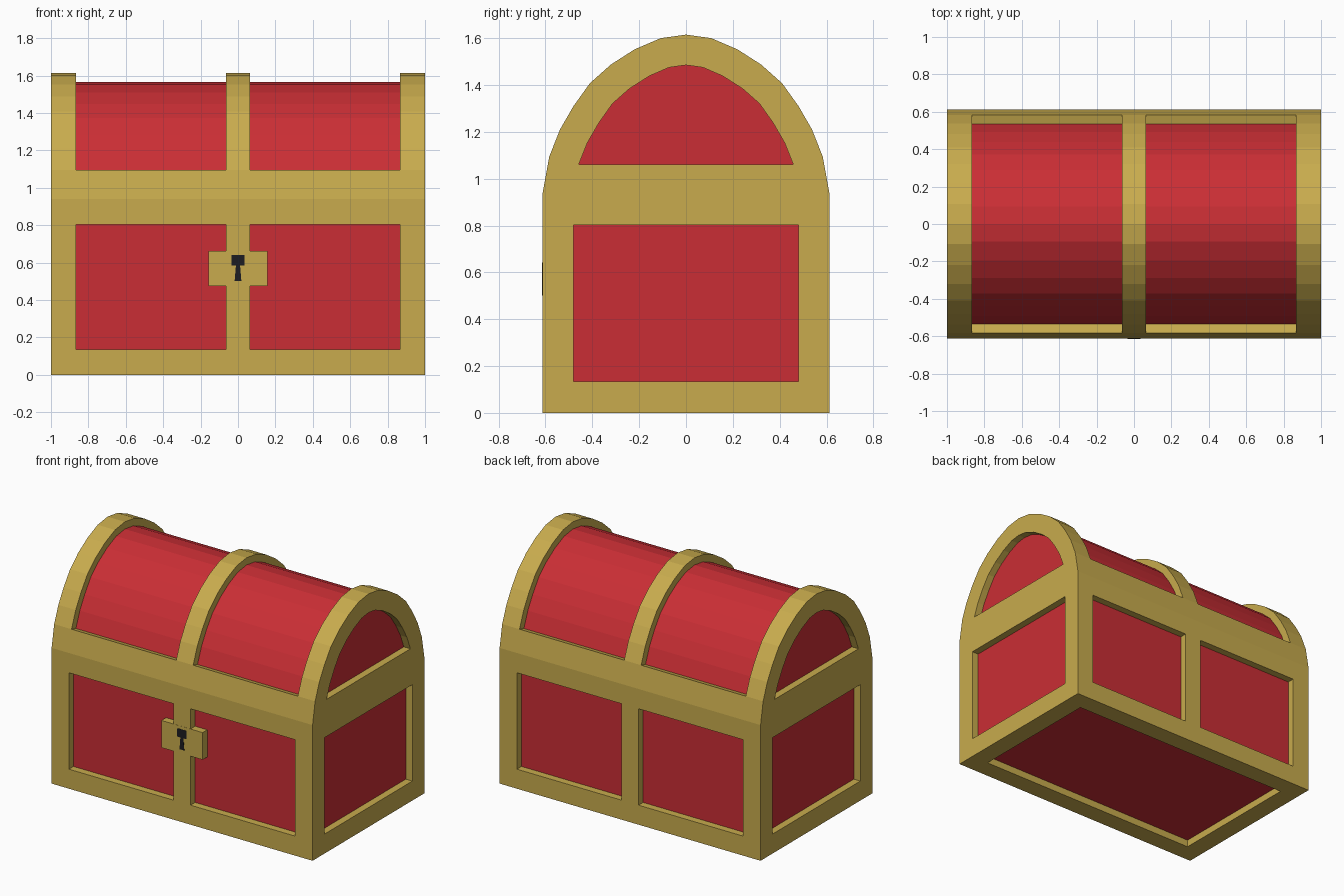
import bpy, bmesh
from mathutils import Vector

if "Cube" in bpy.data.objects:
    bpy.data.objects.remove(bpy.data.objects["Cube"])


def material(name, rgb):
    m = bpy.data.materials.new(name)
    m.diffuse_color = (*rgb, 1)
    m.use_nodes = True
    m.node_tree.nodes["Principled BSDF"].inputs["Base Color"].default_value = m.diffuse_color
    return m


GOLD = material("gold_trim", (0.58, 0.41, 0.075))
RED = material("red_panel", (0.59, 0.027, 0.035))
DARK = material("dark_keyhole", (0.012, 0.012, 0.015))
W, D, SEAM, DEPTH, TRIM = 1.0, 0.612, 0.94, 0.05, 0.13


def face(bm, pts, mat=0):
    f = bm.faces.new([bm.verts.new(p) for p in pts])
    f.material_index = mat


def panel_grid(bm, place, us, vs, holes=()):
    """Gold grid of cells; cells in holes become recessed red panels."""
    for i in range(len(us) - 1):
        for j in range(len(vs) - 1):
            c = [(us[i], vs[j]), (us[i + 1], vs[j]), (us[i + 1], vs[j + 1]), (us[i], vs[j + 1])]
            red = (i, j) in holes
            face(bm, [place(u, v, DEPTH if red else 0) for u, v in c], int(red))
            if red:
                around = [(i, j - 1), (i + 1, j), (i, j + 1), (i - 1, j)]
                for k, n in enumerate(around):
                    if n not in holes:
                        a, b = c[k], c[(k + 1) % 4]
                        face(bm, [place(*a, 0), place(*b, 0), place(*b, DEPTH), place(*a, DEPTH)])


def finish(bm, name, mats):
    bmesh.ops.remove_doubles(bm, verts=bm.verts[:], dist=0.0005)
    bmesh.ops.recalc_face_normals(bm, faces=bm.faces[:])
    me = bpy.data.meshes.new(name)
    bm.to_mesh(me)
    bm.free()
    for m in mats:
        me.materials.append(m)
    ob = bpy.data.objects.new(name, me)
    bpy.context.collection.objects.link(ob)
    return ob


XS = [-W, -0.867, -0.065, 0.065, 0.867, W]
YS = [-D, -0.48, 0.48, D]
ZS = [0, 0.135, 0.803, SEAM]

# Base: front and back with two panels, sides and underside with one
bm = bmesh.new()
for s in (-1, 1):
    panel_grid(bm, lambda u, v, d: Vector((u, s * (D - d), v)), XS, ZS, {(1, 1), (3, 1)})
    panel_grid(bm, lambda u, v, d: Vector((s * (W - d), u, v)), YS, ZS, {(1, 1)})
panel_grid(bm, lambda u, v, d: Vector((u, v, d)), XS, YS, {(1, 1), (2, 1), (3, 1)})
panel_grid(bm, lambda u, v, d: Vector((u, v, SEAM)), XS, YS)
finish(bm, "chest_base", [GOLD, RED])

# Lid arch profile, mirrored front to back
half = [(D, SEAM), (0.584, 1.094), (0.538, 1.21), (0.481, 1.309), (0.41, 1.408),
        (0.32, 1.488), (0.218, 1.553), (0.108, 1.6), (0, 1.615)]
arch = [Vector((-y, z)) for y, z in half] + [Vector(p) for p in half[-2::-1]]
N = len(arch) - 1


def inward(i, d):
    t = (arch[min(i + 1, N)] - arch[i - 1 if i else 0]).normalized()
    return arch[i] + Vector((t.y, -t.x)) * d


def on_roof(u, v, d):
    return Vector((u, *inward(v, d)))


# Lid: barrel roof with two recessed panels between three bands
bm = bmesh.new()
panel_grid(bm, on_roof, XS, list(range(N + 1)),
           {(i, j) for i in (1, 3) for j in range(1, N - 1)})
panel_grid(bm, lambda u, v, d: Vector((u, v, SEAM)), XS, [-D, D])

# Lid ends: arched trim around a recessed panel
inner = [inward(i, TRIM) for i in range(1, N)]
for s in (-1, 1):
    at = lambda p, d=0: Vector((s * (W - d), p.x, p.y))
    for i in range(1, N - 1):
        face(bm, [at(arch[i]), at(arch[i + 1]), at(inner[i]), at(inner[i - 1])])
    face(bm, [at(arch[0]), at(arch[1]), at(inner[0])])
    face(bm, [at(arch[N]), at(arch[N - 1]), at(inner[-1])])
    face(bm, [at(arch[0]), at(inner[0]), at(inner[-1]), at(arch[N])])
    for k in range(len(inner)):
        a, b = inner[k - 1], inner[k]
        face(bm, [at(a), at(b), at(b, DEPTH), at(a, DEPTH)])
    face(bm, [at(p, DEPTH) for p in inner], 1)
finish(bm, "chest_lid", [GOLD, RED])


def front_prism(name, outline, y0, y1, mat):
    """Extrude an x,z outline between two depths."""
    bm = bmesh.new()
    n = len(outline)
    for y in (y0, y1):
        face(bm, [(x, y, z) for x, z in outline])
    for k in range(n):
        (ax, az), (bx, bz) = outline[k - 1], outline[k]
        face(bm, [(ax, y0, az), (bx, y0, bz), (bx, y1, bz), (ax, y1, az)])
    return finish(bm, name, [mat])


# Lock plate, flush with the centre bar, and its keyhole
front_prism("lock_plate", [(-0.158, 0.475), (0.158, 0.475), (0.158, 0.663), (-0.158, 0.663)],
            -D - 0.001, -D + DEPTH + 0.005, GOLD)
front_prism("keyhole", [(-0.018, 0.502), (0.018, 0.502), (0.011, 0.585), (0.035, 0.585),
                        (0.035, 0.642), (-0.035, 0.642), (-0.035, 0.585), (-0.011, 0.585)],
            -D - 0.003, -D + 0.01, DARK)
